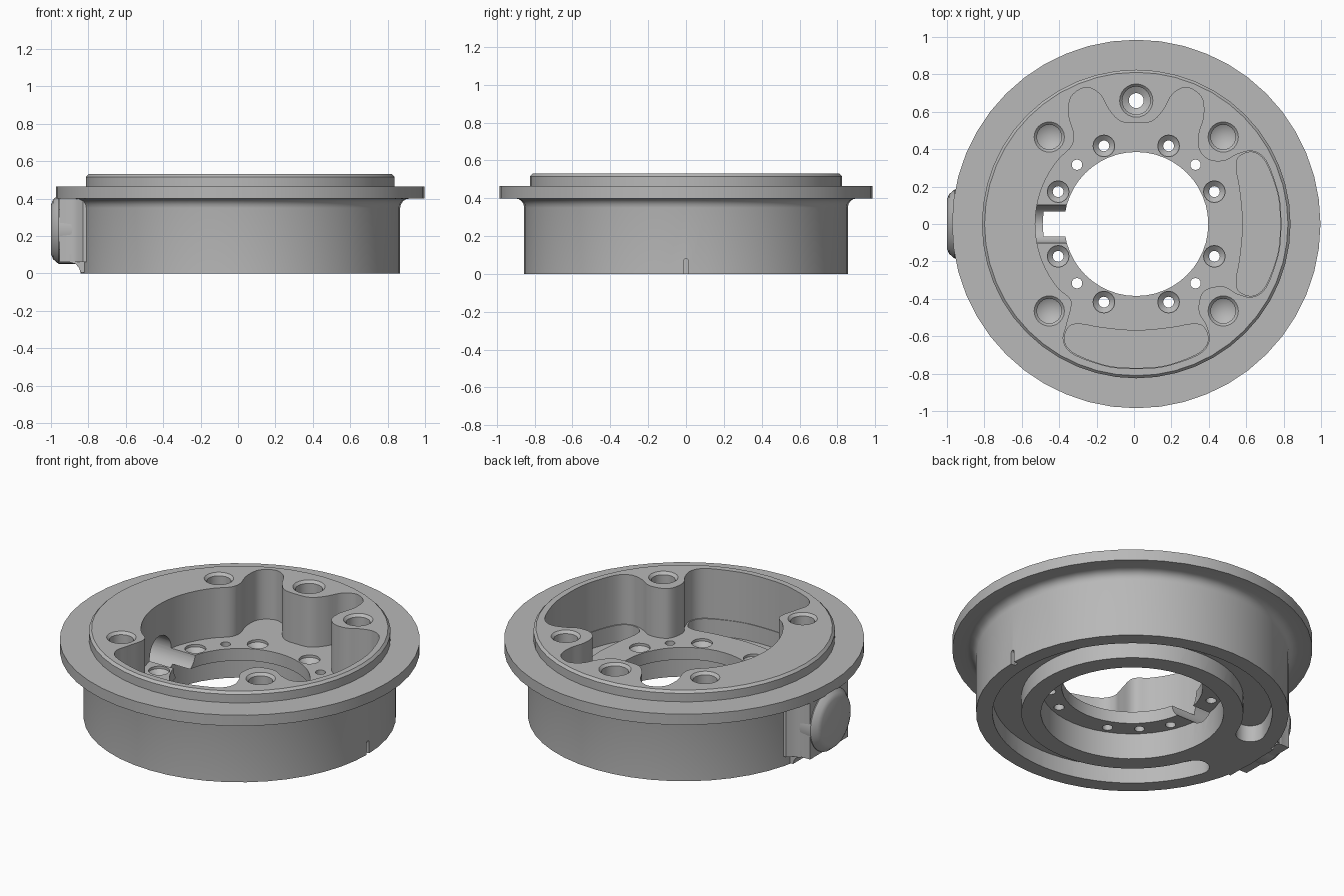
import bpy, bmesh
from math import cos, sin, pi, radians
from mathutils import Matrix, Vector

old = bpy.data.objects.get("Cube")
if old:
    bpy.data.objects.remove(old, do_unlink=True)

CX = 0.012          # axis of the housing
FLOOR = 0.23        # pocket floor height
TOP = 0.7           # cutters reach past the rim

grey = bpy.data.materials.new("plain grey")
grey.use_nodes = True
grey.diffuse_color = (0.48, 0.48, 0.48, 1)
grey.node_tree.nodes["Principled BSDF"].inputs["Base Color"].default_value = grey.diffuse_color


def finish(bm, name, matrix=None):
    bmesh.ops.remove_doubles(bm, verts=bm.verts, dist=1e-5)
    bmesh.ops.recalc_face_normals(bm, faces=bm.faces)
    if matrix:
        bm.transform(matrix)
    mesh = bpy.data.meshes.new(name)
    bm.to_mesh(mesh)
    bm.free()
    mesh.materials.append(grey)
    ob = bpy.data.objects.new(name, mesh)
    bpy.context.collection.objects.link(ob)
    return ob


def lathe(name, profile, steps=24, matrix=None, closed=False):
    """Spin an (r, z) profile around z."""
    bm = bmesh.new()
    vs = [bm.verts.new((r, 0, z)) for r, z in profile]
    es = [bm.edges.new(p) for p in zip(vs, vs[1:])]
    if closed:
        es.append(bm.edges.new((vs[-1], vs[0])))
    bmesh.ops.spin(bm, geom=vs + es, cent=(0, 0, 0), axis=(0, 0, 1),
                   angle=2 * pi, steps=steps)
    return finish(bm, name, matrix)


def prism(name, outline, z0, z1, matrix=None):
    bm = bmesh.new()
    face = bm.faces.new([bm.verts.new((x, y, z0)) for x, y in outline])
    out = bmesh.ops.extrude_face_region(bm, geom=[face])["geom"]
    bmesh.ops.translate(bm, vec=(0, 0, z1 - z0),
                        verts=[g for g in out if isinstance(g, bmesh.types.BMVert)])
    return finish(bm, name, matrix)


def smooth_loop(pts, n=5):
    """Closed Catmull-Rom curve through the points."""
    res, k = [], len(pts)
    for i in range(k):
        a, b, c, d = (Vector(pts[(i + j) % k]) for j in (-1, 0, 1, 2))
        for s in range(n):
            t = s / n
            res.append(tuple(0.5 * (2 * b + (c - a) * t + (2 * a - 5 * b + 4 * c - d) * t * t
                                    + (3 * b - a - 3 * c + d) * t ** 3)))
    return res


def polar(r, deg):
    return (r * cos(radians(deg)), r * sin(radians(deg)))


def at(x, y, z=0):
    return Matrix.Translation((CX + x, y, z))


def mirror_y(pts):
    return [(x, -y) for x, y in reversed(pts)]


def quarter_turn(pts):
    return [(y, -x) for x, y in pts]


ALONG_X = Matrix.Rotation(pi / 2, 4, "Y")

# Housing: rim, flange, outer wall with fillet, underside recess
fillet = [(0.905 - 0.05 * cos(a * pi / 8), 0.35 + 0.05 * sin(a * pi / 8)) for a in range(5)]
housing = lathe("housing",
                [(0.385, 0.157), (0.5, 0.157), (0.5, 0), (0.855, 0)] + fillet +
                [(0.985, 0.4), (0.985, 0.465), (0.825, 0.465), (0.825, 0.516),
                 (0.811, 0.53), (0.385, 0.53)], 48, at(0, 0), closed=True)
cutters = []

# Main pocket outline, wrapping around the bolt bosses
bean_end = [(0.77, 0.09), (0.745, 0.21), (0.69, 0.345), (0.62, 0.39), (0.54, 0.373)]
boss = [(0.47, 0.338), (0.39, 0.343), (0.338, 0.395)]
right_bean = mirror_y(bean_end) + bean_end
lobe = [(0.333, 0.48), (0.36, 0.58), (0.348, 0.68), (0.27, 0.73), (0.195, 0.695),
        (0.145, 0.61), (0.085, 0.55)]
left_arc = [polar(0.54, a) for a in range(130, 231, 10)]
outline = (right_bean + boss + lobe + [(0, 0.54)] + [(-x, y) for x, y in reversed(lobe)]
           + left_arc + list(reversed(quarter_turn(list(reversed(right_bean)))))[::1][::-1][::-1]
           + [(0.335, -0.47), (0.345, -0.385), (0.385, -0.345), (0.47, -0.335)])


# Order the lower bean from left to right so that the loop stays simple
lower_bean = sorted(quarter_turn(right_bean), key=lambda p: (p[0] > 0, 0))
lower_bean = [(-x, y) for x, y in quarter_turn(right_bean)]
if lower_bean[0][0] > 0:
    lower_bean.reverse()
outline = (right_bean + boss + lobe + [(0, 0.54)] + [(-x, y) for x, y in reversed(lobe)]
           + left_arc + lower_bean
           + [(0.335, -0.47), (0.345, -0.385), (0.385, -0.345), (0.47, -0.335)])
cutters.append(prism("pocket_cut", smooth_loop(outline), FLOOR, TOP, at(0, 0)))

# Deeper beans in the pocket floor, right and front
half = [(0.766, 0.09), (0.741, 0.21), (0.685, 0.34), (0.62, 0.384), (0.55, 0.36),
        (0.535, 0.3), (0.555, 0.18)]
bean = smooth_loop(mirror_y(half)[1:] + half + [(0.57, 0), (0.555, -0.18)])
for turn in (0, -pi / 2):
    cutters.append(prism("bean_cut", bean, 0.13, 0.4,
                         at(0, 0) @ Matrix.Rotation(turn, 4, "Z")))

# C-shaped groove in the underside with round ends
R, W, END = 0.686, 0.079, 160
groove = [polar(R + W, a) for a in range(-END, END + 1, 5)]
for sign, start in ((1, END), (-1, -END)):
    cx, cy = polar(R, start)
    cap = [(cx + W * cos(radians(start + sign * b)), cy + W * sin(radians(start + sign * b)))
           for b in range(20, 161, 20)]
    if sign > 0:
        groove += cap + [polar(R - W, a) for a in range(END, -END - 1, -5)]
    else:
        groove += cap[::-1]
cutters.append(prism("groove_cut", groove, -0.1, 0.1, at(0, 0)))

# Blind bolt holes with a cone bottom
for sx in (1, -1):
    for sy in (1, -1):
        cutters.append(lathe("bolt_cut", [(0, 0.26), (0.066, 0.3), (0.066, 0.515),
                                          (0.082, 0.531), (0.082, TOP), (0, TOP)],
                             24, at(0.465 * sx, 0.465 * sy)))
# Counterbored through hole at the back
cutters.append(lathe("through_cut", [(0, -0.1), (0.04, -0.1), (0.04, 0.36), (0.075, 0.38),
                                     (0.075, 0.515), (0.09, 0.531), (0.09, TOP), (0, TOP)],
                     24, at(0, 0.66)))
# Countersunk and plain holes in the floor
for i in range(8):
    cutters.append(lathe("screw_cut", [(0, 0.1), (0.029, 0.1), (0.029, 0.19), (0.058, 0.215),
                                       (0.058, 0.3), (0, 0.3)],
                         16, at(*polar(0.452, 22.5 + 45 * i))))
for i in range(4):
    cutters.append(lathe("pin_cut", [(0, 0.1), (0.028, 0.1), (0.028, 0.3), (0, 0.3)],
                         16, at(*polar(0.448, 45 + 90 * i))))

# Cable passage from the side boss into the bore
cutters.append(lathe("cable_cut", [(0, -0.8), (0.103, -0.8), (0.103, -0.3), (0, -0.3)],
                     32, Matrix.Translation((0, 0, 0.235)) @ ALONG_X))
# Small round-topped notch at the foot of the wall
notch = [(-0.013, -0.05), (0.013, -0.05)] + [
    (0.013 * cos(a * pi / 6), 0.067 + 0.013 * sin(a * pi / 6)) for a in range(7)]
stand = Matrix(((0, 0, 1, 0), (1, 0, 0, 0), (0, 1, 0, 0), (0, 0, 0, 1)))
cutters.append(prism("notch_cut", notch, 0.84, 0.95, stand))

for cut in cutters:
    mod = housing.modifiers.new("cut", "BOOLEAN")
    mod.operation, mod.solver, mod.object = "DIFFERENCE", "EXACT", cut
    bpy.context.view_layer.objects.active = housing
    bpy.ops.object.modifier_apply(modifier=mod.name)
    bpy.data.objects.remove(cut, do_unlink=True)

# Side boss: flared block, curved foot and chamfered round cap
side = [(-0.955, 0.18), (-0.89, 0.182), (-0.86, 0.195), (-0.83, 0.23), (-0.79, 0.23)]
block = prism("boss_block", side + mirror_y(side), 0.06, 0.41)
foot = prism("boss_foot", [(-0.79, 0.004), (-0.842, 0.004), (-0.85, 0.03), (-0.868, 0.05),
                           (-0.9, 0.06), (-0.9, 0.1), (-0.79, 0.1)], -0.182, 0.182,
             Matrix.Rotation(pi / 2, 4, "X"))
cap = lathe("boss_cap", [(0, -0.999), (0.135, -0.999), (0.16, -0.988), (0.184, -0.96),
                         (0.184, -0.86), (0, -0.86)],
            40, Matrix.Translation((0, 0, 0.235)) @ ALONG_X)

# Smooth shading with crisp edges
bpy.ops.object.select_all(action="DESELECT")
for ob in (housing, block, foot, cap):
    ob.select_set(True)
bpy.context.view_layer.objects.active = housing
bpy.ops.object.shade_smooth_by_angle(angle=radians(30))
